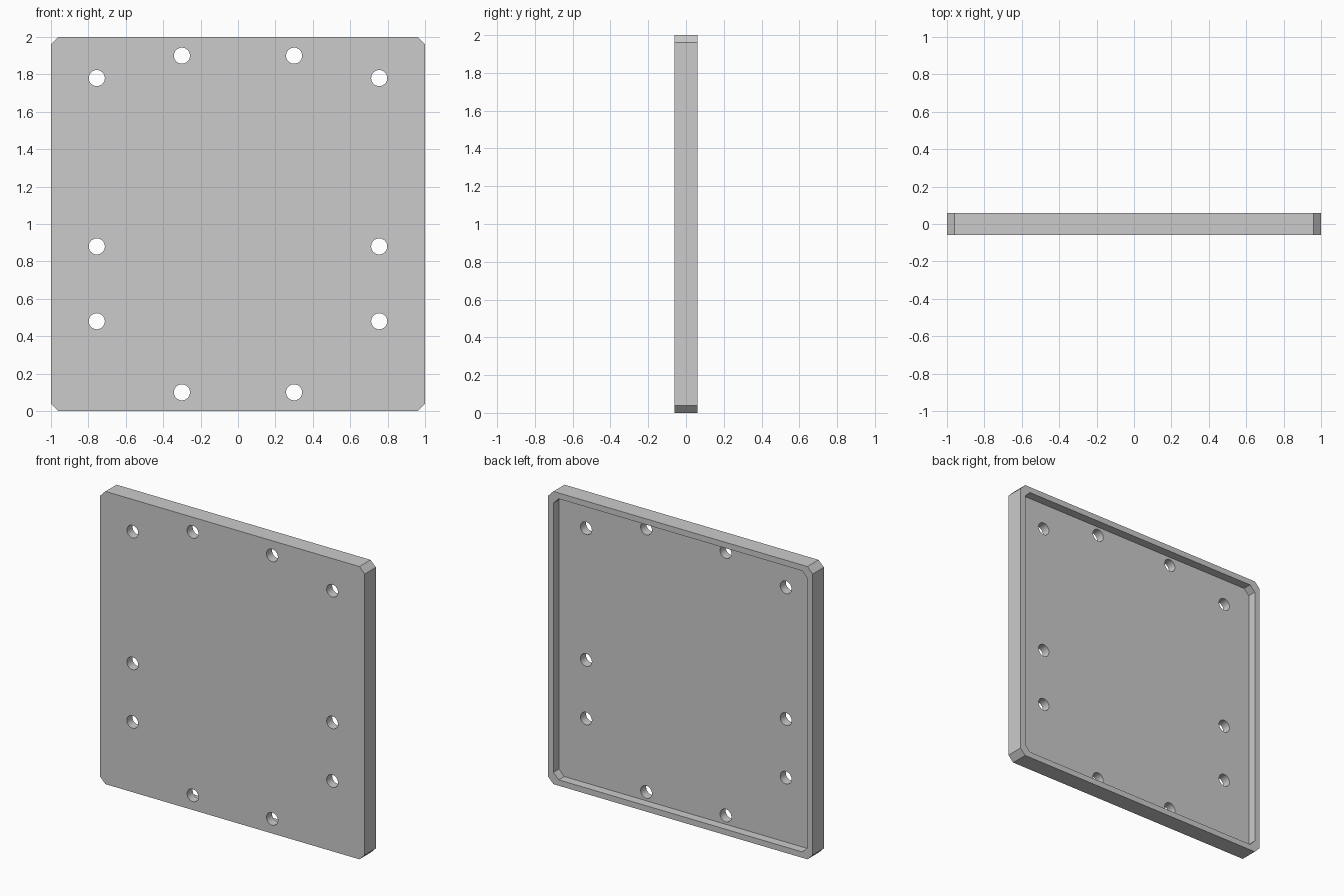
import bpy
import bmesh
from math import cos, sin, tau, radians

cube = bpy.data.objects.get("Cube")
if cube:
    bpy.data.objects.remove(cube, do_unlink=True)

FRONT, FLOOR, BACK = -0.06, 0.0, 0.06
MID_Z = 1.0


def chamfered_square(half, cut):
    """Corner points of a square with cut corners, centred at mid height."""
    inner = half - cut
    quarter = [(half, inner), (inner, half)]
    points = []
    for _ in range(4):
        points += [(x, z + MID_Z) for x, z in quarter]
        quarter = [(-z, x) for x, z in quarter]
    return points


def circle(cx, cz, radius, sides=32):
    return [(cx + radius * cos(tau * i / sides), cz + radius * sin(tau * i / sides))
            for i in range(sides)]


def prism_object(name, outlines, y0, y1):
    """Extrude closed xz outlines from y0 to y1 into one object."""
    bm = bmesh.new()
    for outline in outlines:
        face = bm.faces.new([bm.verts.new((x, y0, z)) for x, z in outline])
        extruded = bmesh.ops.extrude_face_region(bm, geom=[face], use_keep_orig=True)
        top = [v for v in extruded["geom"] if isinstance(v, bmesh.types.BMVert)]
        bmesh.ops.translate(bm, verts=top, vec=(0, y1 - y0, 0))
    bmesh.ops.recalc_face_normals(bm, faces=bm.faces)
    mesh = bpy.data.meshes.new(name)
    bm.to_mesh(mesh)
    bm.free()
    obj = bpy.data.objects.new(name, mesh)
    bpy.context.collection.objects.link(obj)
    return obj


def cut_away(target, cutter):
    cutter.hide_render = True
    mod = target.modifiers.new(cutter.name, 'BOOLEAN')
    mod.operation = 'DIFFERENCE'
    mod.solver = 'EXACT'
    mod.object = cutter
    bpy.context.view_layer.objects.active = target
    bpy.ops.object.modifier_apply(modifier=mod.name)
    bpy.data.objects.remove(cutter, do_unlink=True)


# Panel body with cut corners
panel = prism_object("cover_panel", [chamfered_square(1.0, 0.04)], FRONT, BACK)

# Shallow recess in the back, leaving a raised rim
cut_away(panel, prism_object("recess_cutter", [chamfered_square(0.96, 0.04)],
                             FLOOR, BACK + 0.1))

# Mounting holes, mirrored left and right
hole_spots = [(0.755, 1.78), (0.755, 0.88), (0.755, 0.48), (0.3, 1.9), (0.3, 0.1)]
holes = [circle(side * x, z, 0.043) for x, z in hole_spots for side in (-1, 1)]
cut_away(panel, prism_object("hole_cutter", holes, FRONT - 0.1, FLOOR + 0.03))

# Plain grey material
grey = bpy.data.materials.new("light_grey")
grey.use_nodes = True
colour = (0.6, 0.6, 0.6, 1.0)
grey.diffuse_color = colour
grey.node_tree.nodes["Principled BSDF"].inputs["Base Color"].default_value = colour
panel.data.materials.clear()
panel.data.materials.append(grey)

# Smooth hole walls, sharp edges elsewhere
bpy.ops.object.select_all(action='DESELECT')
panel.select_set(True)
bpy.context.view_layer.objects.active = panel
bpy.ops.object.shade_smooth_by_angle(angle=radians(30))
